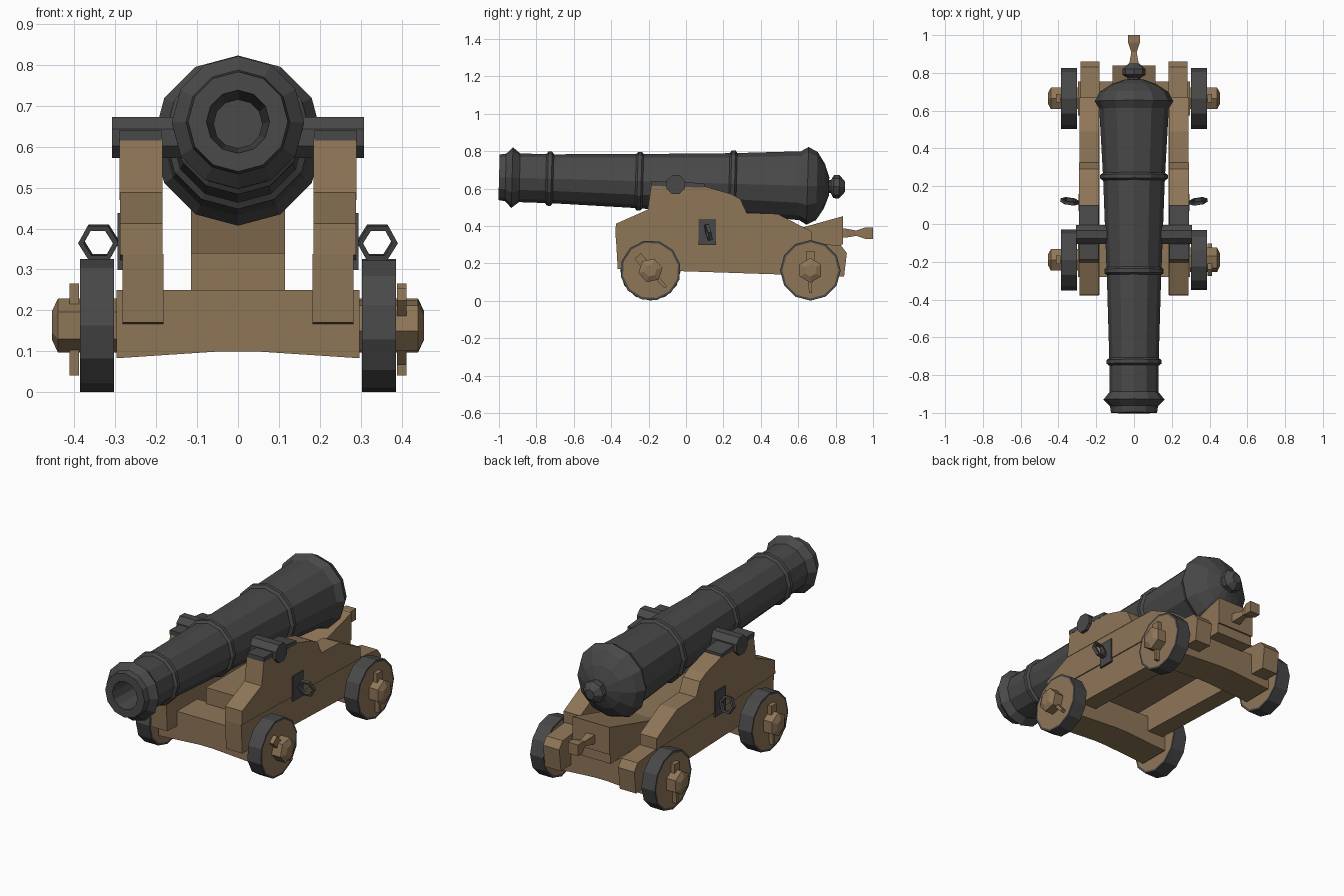
import bpy, bmesh, math
from mathutils import Matrix, Vector

if "Cube" in bpy.data.objects:
    bpy.data.objects.remove(bpy.data.objects["Cube"])


def material(name, rgb):
    m = bpy.data.materials.new(name)
    m.diffuse_color = (*rgb, 1)
    m.use_nodes = True
    m.node_tree.nodes["Principled BSDF"].inputs["Base Color"].default_value = m.diffuse_color
    return m


WOOD = material("oak_wood", (0.275, 0.182, 0.097))
IRON = material("dark_iron", (0.066, 0.066, 0.066))


def finish(name, bm, mats, loc=(0, 0, 0), rot=(0, 0, 0), mirror=False):
    bmesh.ops.recalc_face_normals(bm, faces=bm.faces)
    me = bpy.data.meshes.new(name)
    bm.to_mesh(me)
    bm.free()
    for m in mats:
        me.materials.append(m)
    ob = bpy.data.objects.new(name, me)
    ob.location, ob.rotation_euler = loc, rot
    bpy.context.collection.objects.link(ob)
    if mirror:
        origin = bpy.data.objects.get("mirror_centre")
        if not origin:
            origin = bpy.data.objects.new("mirror_centre", None)
            origin.hide_render = True
            bpy.context.collection.objects.link(origin)
        ob.modifiers.new("mirror", 'MIRROR').mirror_object = origin
    return ob


def prism(name, pts, a, b, mat, axis='x', **kw):
    """Extrude a profile: (y,z) along x, or (x,z) along y."""
    bm = bmesh.new()
    place = (lambda p, t: (t, p[0], p[1])) if axis == 'x' else (lambda p, t: (p[0], t, p[1]))
    ends = [[bm.verts.new(place(p, t)) for p in pts] for t in (a, b)]
    for e in ends:
        bm.faces.new(e)
    for i in range(len(pts)):
        j = (i + 1) % len(pts)
        bm.faces.new((ends[0][i], ends[0][j], ends[1][j], ends[1][i]))
    return finish(name, bm, [mat], **kw)


def rect(u0, u1, v0, v1):
    return [(u0, v0), (u1, v0), (u1, v1), (u0, v1)]


def lathe(name, profile, sides, mats, axis='y', phase=0.0, **kw):
    """Revolve (position, radius) points about x or y; end caps use the last material."""
    bm = bmesh.new()
    rings = []
    for p, r in profile:
        ring = []
        for i in range(sides):
            t = phase + 2 * math.pi * i / sides
            s, c = r * math.sin(t), r * math.cos(t)
            ring.append(bm.verts.new((s, p, c) if axis == 'y' else (p, s, c)))
        rings.append(ring)
    for A, B in zip(rings, rings[1:]):
        for i in range(sides):
            j = (i + 1) % sides
            bm.faces.new((A[i], A[j], B[j], B[i]))
    for e in (rings[0], rings[-1]):
        bm.faces.new(e).material_index = len(mats) - 1
    return finish(name, bm, mats, **kw)


# Barrel with bore, rings and rear knob, tilted slightly muzzle-up
TILT = dict(loc=(0, 0, 0.633), rot=(-0.028, 0, 0))
lathe("barrel", [(-0.80, 0.060), (-1.0, 0.077), (-1.0, 0.122), (-0.965, 0.127), (-0.93, 0.162),
                 (-0.89, 0.130), (-0.75, 0.131), (-0.74, 0.145), (-0.72, 0.145), (-0.71, 0.131),
                 (-0.27, 0.144), (-0.26, 0.157), (-0.24, 0.157), (-0.23, 0.146),
                 (0.23, 0.163), (0.24, 0.179), (0.26, 0.179), (0.27, 0.165),
                 (0.61, 0.184), (0.65, 0.208), (0.70, 0.182), (0.74, 0.120), (0.765, 0.050)],
      12, [IRON], **TILT)
lathe("rear_knob", [(0.755, 0.035), (0.775, 0.035), (0.79, 0.062), (0.82, 0.062), (0.85, 0.028)],
      8, [IRON], **TILT)
lathe("trunnions", [(-0.308, 0.054), (0.308, 0.054)], 8, [IRON], axis='x',
      phase=math.pi / 8, loc=(0, -0.055, 0.622))

# Stepped side cheeks, three layers of planks
prism("cheek_lower", [(-0.365, 0.17), (0.60, 0.138), (0.845, 0.13), (0.86, 0.255), (0.83, 0.295),
                      (0.67, 0.31), (-0.375, 0.338)], 0.182, 0.282, WOOD, mirror=True)
prism("cheek_middle", [(-0.378, 0.335), (0.67, 0.308), (0.67, 0.372), (0.49, 0.465),
                       (-0.20, 0.49), (-0.375, 0.412)], 0.184, 0.288, WOOD, mirror=True)
prism("cheek_upper", [(-0.205, 0.485), (0.325, 0.47), (0.29, 0.545), (0.24, 0.572), (0.10, 0.612),
                      (-0.185, 0.622)], 0.184, 0.29, WOOD, mirror=True)
# Iron cap over each trunnion bed
prism("cap_strap", [(-0.188, 0.615), (0.10, 0.605), (0.10, 0.626), (0.0, 0.636), (-0.188, 0.64)],
      0.187, 0.291, IRON, mirror=True)

# Bed, wedge and wedge handle under the breech
prism("bed", rect(-0.12, 0.83, 0.245, 0.34), -0.115, 0.115, WOOD)
prism("wedge", [(0.42, 0.338), (0.84, 0.30), (0.84, 0.453), (0.65, 0.40)], -0.115, 0.115, WOOD)
lathe("wedge_handle", [(0.83, 0.034), (0.855, 0.034), (0.91, 0.020), (0.96, 0.044), (1.0, 0.044)],
      4, [WOOD], phase=math.pi / 4, loc=(0, 0, 0.362))

# Axle beams, arched underneath, and four wheels with hubs and pins
for label, y, cz in (("front", -0.19, 0.163), ("rear", 0.665, 0.163)):
    prism(label + "_axle", [(-0.297, 0.083), (-0.04, 0.10), (0.04, 0.10), (0.297, 0.083),
                            (0.297, 0.25), (-0.297, 0.25)], y - 0.09, y + 0.09, WOOD, axis='y')
    for side, s in (("right", 1), ("left", -1)):
        tag = f"{label}_{side}_"
        place = dict(loc=(0, y, cz), rot=(math.radians(42 if label == "front" and s > 0 else 0), 0, 0))
        lathe(tag + "wheel", [(s * x, r) for x, r in ((0.303, 0.150), (0.303, 0.162),
                                                      (0.386, 0.162), (0.386, 0.150))],
              12, [IRON, WOOD], axis='x', **place)
        lathe(tag + "hub", [(s * x, r) for x, r in ((0.28, 0.066), (0.44, 0.066), (0.455, 0.034))],
              6, [WOOD], axis='x', **place)
        pin = [(-0.008, -0.122), (0.008, -0.122), (0.014, 0.045), (0.023, 0.045),
               (0.023, 0.103), (-0.023, 0.103), (-0.023, 0.045), (-0.014, 0.045)]
        prism(tag + "pin", pin, s * 0.388, s * 0.412, WOOD, **place)

# Iron side plates with hexagonal hauling rings
prism("ring_plate", rect(0.068, 0.16, 0.298, 0.438), 0.28, 0.294, IRON, mirror=True)
bm = bmesh.new()
rows = []
for i in range(6):
    t = math.pi * i / 3
    rows.append([bm.verts.new((r * math.cos(t), d, r * math.sin(t)))
                 for r, d in ((0.050, -0.009), (0.050, 0.009), (0.036, 0.009), (0.036, -0.009))])
for i in range(6):
    A, B = rows[i], rows[(i + 1) % 6]
    for k in range(4):
        n = (k + 1) % 4
        bm.faces.new((A[k], A[n], B[n], B[k]))
finish("hauling_ring", bm, [IRON], loc=(0.34, 0.12, 0.366), rot=(0.25, 0, 0.15), mirror=True)
